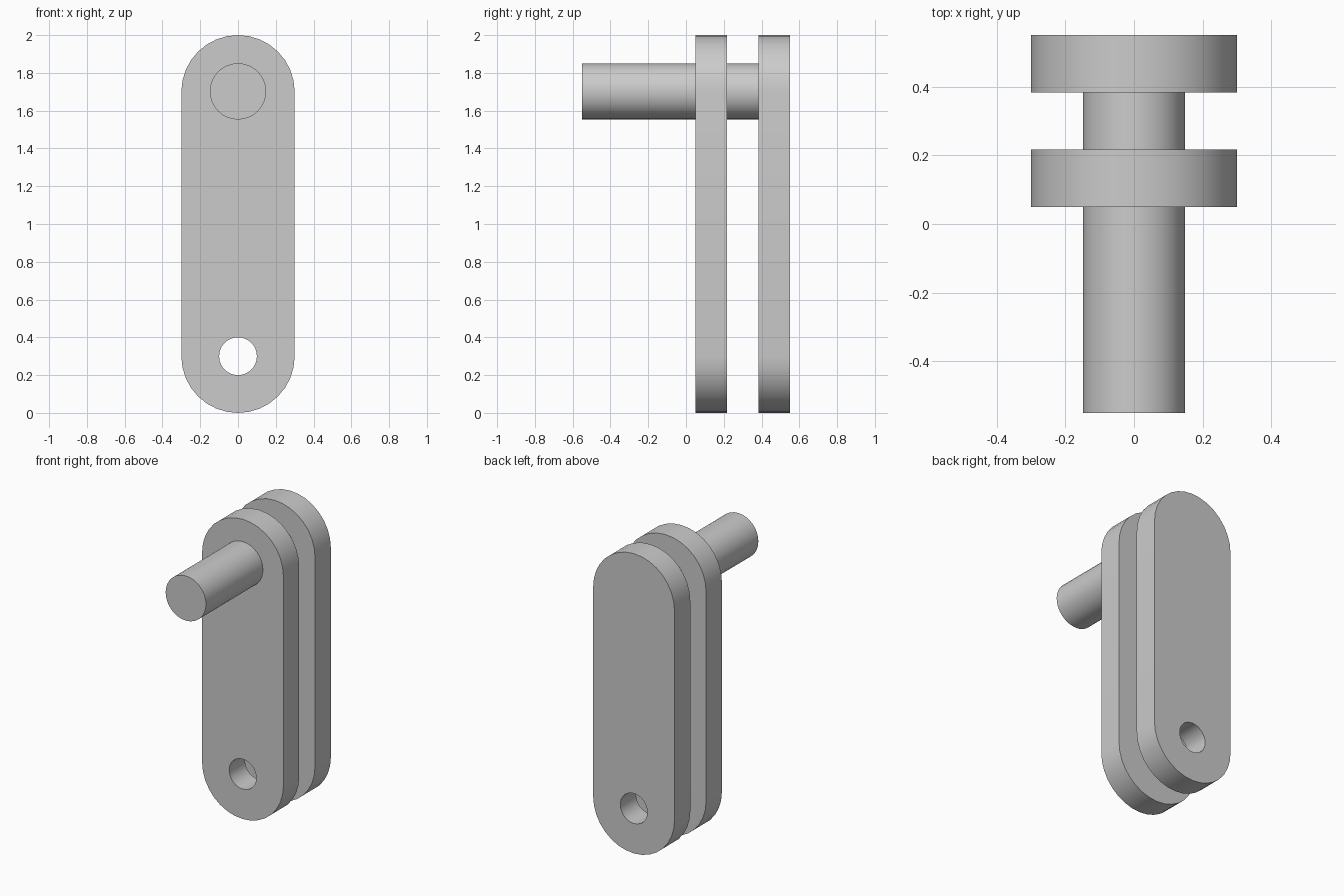
import bpy
from math import cos, sin, pi, radians

cube = bpy.data.objects.get("Cube")
if cube:
    bpy.data.objects.remove(cube, do_unlink=True)

grey = bpy.data.materials.new("plain grey")
grey.use_nodes = True
COLOUR = (0.6, 0.6, 0.6, 1)
grey.diffuse_color = COLOUR
grey.node_tree.nodes["Principled BSDF"].inputs["Base Color"].default_value = COLOUR

TOP, BOTTOM = 1.7, 0.3      # heights of the pin and hole axes
PLATE_R, HOLE_R, PIN_R = 0.3, 0.1, 0.149
STEPS = 16                  # segments per half circle


def half_arc(z, radius, start):
    return [(radius * cos(start + pi * i / STEPS), z + radius * sin(start + pi * i / STEPS))
            for i in range(STEPS + 1)]


def extrude_profile(name, outlines, front, back):
    """Fill closed x-z outlines (inner ones become holes) and give them depth along y."""
    curve = bpy.data.curves.new(name, "CURVE")
    curve.dimensions = "2D"
    curve.fill_mode = "BOTH"
    curve.extrude = (back - front) / 2
    for outline in outlines:
        spline = curve.splines.new("POLY")
        spline.points.add(len(outline) - 1)
        for point, (x, z) in zip(spline.points, outline):
            point.co = (x, z, 0, 1)
        spline.use_cyclic_u = True
    obj = bpy.data.objects.new(name, curve)
    bpy.context.collection.objects.link(obj)
    obj.rotation_euler.x = pi / 2
    obj.location.y = (front + back) / 2
    bpy.ops.object.select_all(action="DESELECT")
    obj.select_set(True)
    bpy.context.view_layer.objects.active = obj
    bpy.ops.object.convert(target="MESH")
    obj = bpy.context.object
    obj.name = name
    finish(obj)


def finish(obj):
    obj.data.materials.clear()
    obj.data.materials.append(grey)
    bpy.ops.object.shade_smooth_by_angle(angle=radians(30))


# Two rounded link plates, each with a hole at the lower end
plate = half_arc(TOP, PLATE_R, 0) + half_arc(BOTTOM, PLATE_R, pi)
hole = half_arc(BOTTOM, HOLE_R, 0) + half_arc(BOTTOM, HOLE_R, pi)[1:-1]
for name, front in (("front_link_plate", 0.05), ("back_link_plate", 0.383)):
    extrude_profile(name, [plate, hole], front, front + 0.167)

# Pin running through the front plate and ending at the back plate
pin_front, pin_back = -0.55, 0.39
bpy.ops.mesh.primitive_cylinder_add(
    vertices=2 * STEPS, radius=PIN_R, depth=pin_back - pin_front,
    location=(0, (pin_front + pin_back) / 2, TOP + 0.002), rotation=(pi / 2, 0, 0))
bpy.context.object.name = "pin"
finish(bpy.context.object)
